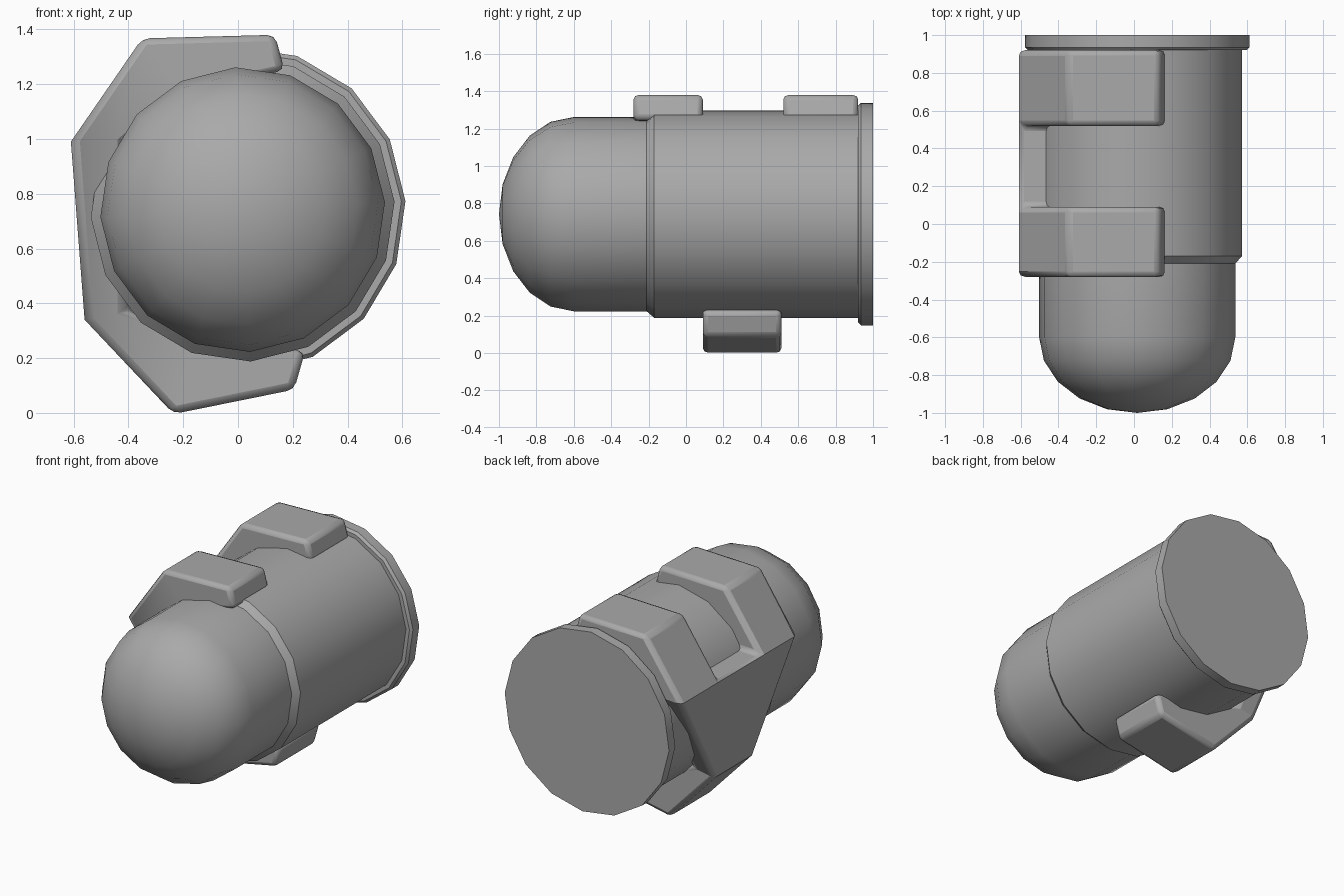
import bpy, bmesh, math

if "Cube" in bpy.data.objects:
    bpy.data.objects.remove(bpy.data.objects["Cube"])

CX, CZ = 0.017, 0.742   # axis of the shell

grey = bpy.data.materials.new("grey")
grey.diffuse_color = (0.4, 0.4, 0.4, 1)
grey.use_nodes = True
grey.node_tree.nodes["Principled BSDF"].inputs["Base Color"].default_value = grey.diffuse_color


def finish(bm, name):
    bmesh.ops.recalc_face_normals(bm, faces=bm.faces)
    me = bpy.data.meshes.new(name)
    bm.to_mesh(me)
    bm.free()
    me.materials.append(grey)
    ob = bpy.data.objects.new(name, me)
    bpy.context.collection.objects.link(ob)
    return ob


def shade(ob):
    bpy.ops.object.select_all(action='DESELECT')
    ob.select_set(True)
    bpy.context.view_layer.objects.active = ob
    bpy.ops.object.shade_smooth_by_angle(angle=math.radians(32))


# Shell: domed nose, stepped barrel and rear flange, lathed around y
SIDES = 16
profile = [(0.52 * math.sin(math.radians(a)), -0.6 - 0.4 * math.cos(math.radians(a)))
           for a in range(18, 91, 18)]
profile += [(0.52, -0.21), (0.555, -0.17), (0.555, 0.92),
            (0.58, 0.92), (0.595, 0.935), (0.595, 1.0)]
bm = bmesh.new()
tip = bm.verts.new((CX, -1, CZ))
rings = []
for r, y in profile:
    ring = []
    for k in range(SIDES):
        a = math.radians(3) + k * math.tau / SIDES
        ring.append(bm.verts.new((CX + r * math.cos(a), y, CZ + r * math.sin(a))))
    rings.append(ring)
for k in range(SIDES):
    n = (k + 1) % SIDES
    bm.faces.new((tip, rings[0][k], rings[0][n]))
    for a, b in zip(rings, rings[1:]):
        bm.faces.new((a[k], a[n], b[n], b[k]))
bm.faces.new(rings[-1])
shade(finish(bm, "shell"))

# Clamp: two upper fingers, a tapering palm and one lower finger
outer = [(0.135, 1.38), (-0.35, 1.367), (-0.61, 0.99),
         (-0.56, 0.34), (-0.235, -0.004), (0.205, 0.085)]
inner = [(0.17, 1.25), (-0.20, 1.17), (-0.40, 1.0),
         (-0.40, 0.37), (-0.15, 0.28), (0.245, 0.225)]
Y = (-0.28, 0.09, 0.52, 0.92)   # edges of the upper fingers
L = (0.09, 0.51)                # edges of the lower finger
bm = bmesh.new()
cache = {}


def vert(side, i, y):
    key = (side, i, y)
    if key not in cache:
        x, z = (outer, inner)[side][i]
        cache[key] = bm.verts.new((x, y, z))
    return cache[key]


def face(*keys):
    bm.faces.new([vert(*k) for k in keys])


def finger(stations, ya, yb):
    for i, j in zip(stations, stations[1:]):
        for s in (0, 1):
            face((s, i, ya), (s, i, yb), (s, j, yb), (s, j, ya))
        for y in (ya, yb):
            face((0, i, y), (0, j, y), (1, j, y), (1, i, y))
    t = stations[0]
    face((0, t, ya), (0, t, yb), (1, t, yb), (1, t, ya))


finger((0, 1, 2), Y[0], Y[1])
finger((0, 1, 2), Y[2], Y[3])
finger((5, 4, 3), L[0], L[1])
for s in (0, 1):
    face(*[(s, 2, y) for y in Y], (s, 3, L[1]), (s, 3, L[0]))
for yt, yb in ((Y[0], L[0]), (Y[3], L[1])):
    face((0, 2, yt), (0, 3, yb), (1, 3, yb), (1, 2, yt))
face((0, 2, Y[1]), (0, 2, Y[2]), (1, 2, Y[2]), (1, 2, Y[1]))

clamp = finish(bm, "clamp")
bev = clamp.modifiers.new("bevel", 'BEVEL')
bev.width = 0.028
bev.segments = 2
bev.limit_method = 'ANGLE'
bev.angle_limit = math.radians(45)
shade(clamp)
